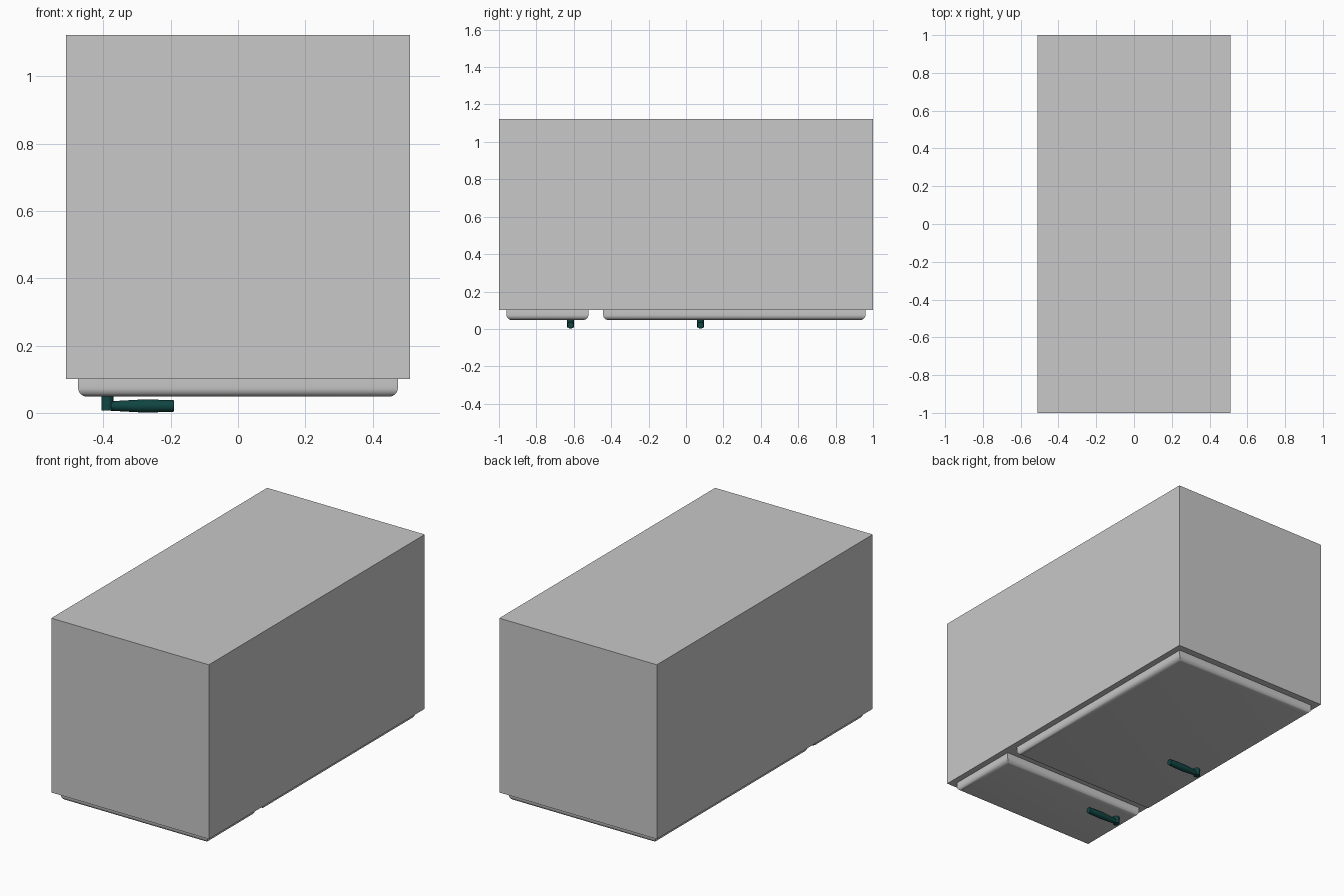
import bpy
import bmesh
import math
from mathutils import Matrix, Vector

default = bpy.data.objects.get("Cube")
if default:
    bpy.data.objects.remove(default, do_unlink=True)


def make_material(name, rgb):
    mat = bpy.data.materials.new(name)
    mat.use_nodes = True
    mat.diffuse_color = (*rgb, 1)
    mat.node_tree.nodes["Principled BSDF"].inputs["Base Color"].default_value = (*rgb, 1)
    return mat


light_grey = make_material("light grey", (0.58, 0.58, 0.58))
dark_teal = make_material("dark teal", (0.005, 0.06, 0.055))


def finish(name, bm, mat, smooth=False):
    bmesh.ops.recalc_face_normals(bm, faces=bm.faces)
    mesh = bpy.data.meshes.new(name)
    bm.to_mesh(mesh)
    bm.free()
    mesh.materials.append(mat)
    obj = bpy.data.objects.new(name, mesh)
    bpy.context.collection.objects.link(obj)
    if smooth:
        bpy.ops.object.select_all(action="DESELECT")
        obj.select_set(True)
        bpy.context.view_layer.objects.active = obj
        bpy.ops.object.shade_smooth_by_angle(angle=math.radians(35))
    return obj


def box(low, high):
    low, high = Vector(low), Vector(high)
    bm = bmesh.new()
    place = Matrix.Translation((low + high) / 2) @ Matrix.Diagonal((*(high - low), 1))
    bmesh.ops.create_cube(bm, size=1, matrix=place)
    return bm


def door(name, y0, y1):
    # Slab with a rounded rim around its outward (downward) face
    bm = box((-0.475, y0, 0.048), (0.475, y1, 0.1))
    rim = [e for e in bm.edges if all(v.co.z < 0.06 for v in e.verts)]
    bmesh.ops.bevel(bm, geom=rim, offset=0.027, segments=6, profile=0.5, affect="EDGES")
    finish(name, bm, light_grey, smooth=True)


def lathe(name, profile, place, sides=24):
    # Turned solid: profile holds (radius, distance along the axis)
    bm = bmesh.new()
    rings = []
    for radius, along in profile:
        ring = []
        for i in range(sides):
            a = math.tau * i / sides
            ring.append(bm.verts.new((radius * math.cos(a), radius * math.sin(a), along)))
        rings.append(ring)
    for a, b in zip(rings, rings[1:]):
        for i in range(sides):
            j = (i + 1) % sides
            bm.faces.new((a[i], a[j], b[j], b[i]))
    bm.faces.new(rings[0])
    bm.faces.new(rings[-1])
    bm.transform(place)
    finish(name, bm, dark_teal, smooth=True)


def handle(name, y):
    # Short post on the door, with a bulged grip reaching sideways
    lathe(name + "_post", [(0.018, 0.007), (0.018, 0.052)], Matrix.Translation((-0.388, y, 0)))
    grip = [(0.014, 0), (0.0165, 0.045), (0.019, 0.09), (0.019, 0.13), (0.017, 0.19)]
    lathe(name + "_grip", grip,
          Matrix.Translation((-0.38, y, 0.0205)) @ Matrix.Rotation(math.pi / 2, 4, "Y"))


# Cabinet
finish("cabinet", box((-0.511, -1, 0.1), (0.511, 1, 1.122)), light_grey)

# Doors and handles
door("small_door", -0.96, -0.522)
door("large_door", -0.443, 0.96)
handle("small_door_handle", -0.617)
handle("large_door_handle", 0.078)
